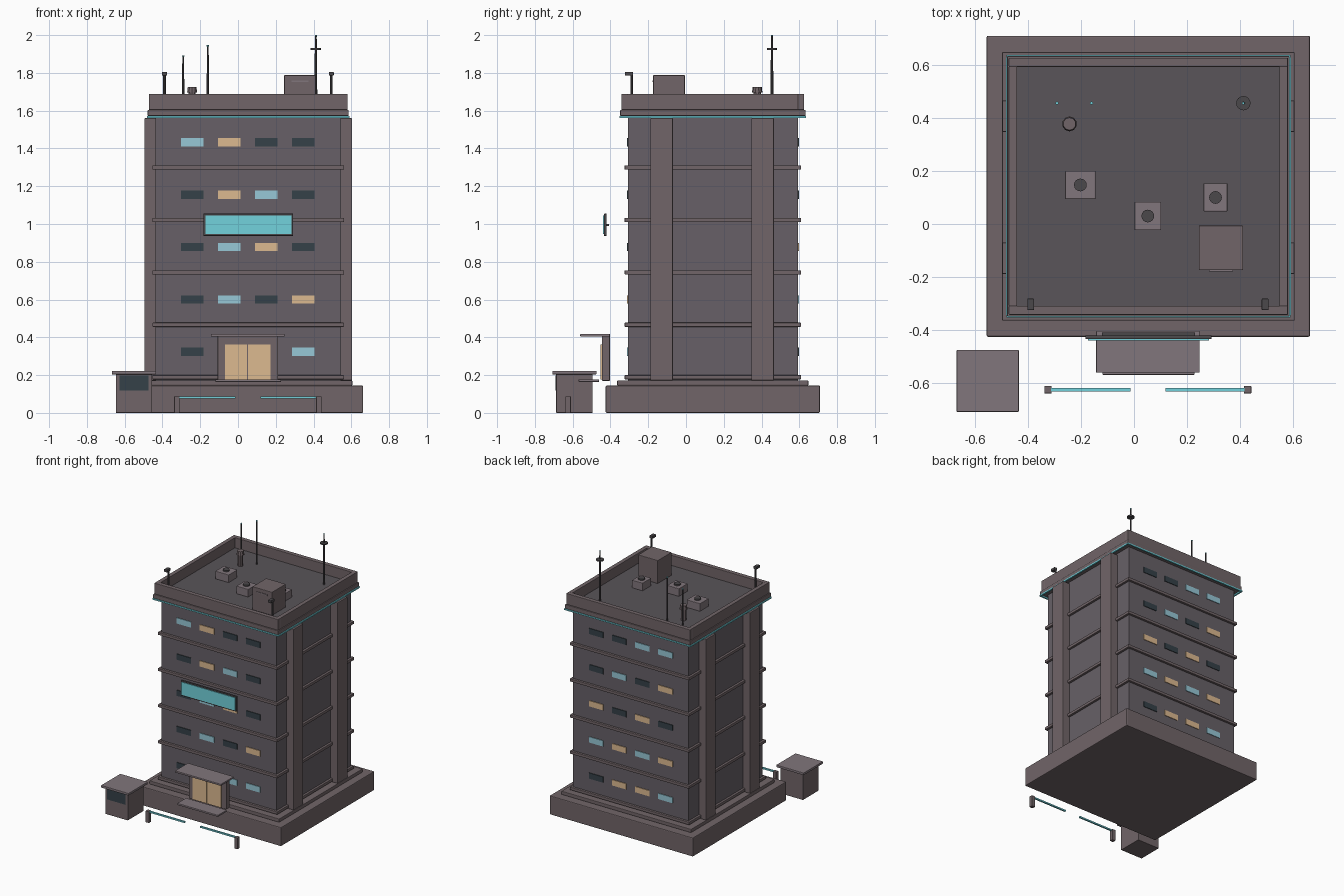
import bpy, math

if "Cube" in bpy.data.objects:
    bpy.data.objects.remove(bpy.data.objects["Cube"])

CX, CY = 0.054, 0.142          # centre of the tower
ROOF = 1.61


def mat(name, r, g, b):
    m = bpy.data.materials.new(name)
    m.diffuse_color = (r, g, b, 1)
    m.use_nodes = True
    m.node_tree.nodes["Principled BSDF"].inputs["Base Color"].default_value = m.diffuse_color
    return m


WALL = mat("wall", .135, .118, .136)
TRIM = mat("trim", .165, .13, .138)
SLAB = mat("roof_deck", .10, .09, .10)
UNIT = mat("roof_units", .22, .18, .20)
METAL = mat("metal", .07, .065, .07)
DARK = mat("dark_glass", .035, .053, .065)
BLUE = mat("blue_glass", .31, .58, .68)
WARM = mat("warm_glass", .72, .49, .28)
CYAN = mat("cyan_light", .17, .65, .72)


def box(name, x, y, z, m, bevel=0.0):
    """Box from (min, max) ranges on each axis."""
    lo, hi = zip(x, y, z)
    bpy.ops.mesh.primitive_cube_add(size=1, location=[(a + b) / 2 for a, b in zip(lo, hi)])
    o = bpy.context.object
    o.name = name
    o.scale = [b - a for a, b in zip(lo, hi)]
    bpy.ops.object.transform_apply(location=False, rotation=False, scale=True)
    o.data.materials.append(m)
    if bevel:
        b = o.modifiers.new("bevel", 'BEVEL')
        b.width = bevel
        b.segments = 2
    return o


def span(c, half):
    return (c - half, c + half)


def tier(name, hx, hy, z, m, bevel=0.0):
    """Slab centred on the tower axis."""
    return box(name, span(CX, hx), span(CY, hy), z, m, bevel)


def tube(name, x, y, z, r1, m, r2=None, sides=12):
    bpy.ops.mesh.primitive_cone_add(vertices=sides, radius1=r1, radius2=r1 if r2 is None else r2,
                                    depth=z[1] - z[0], location=(x, y, sum(z) / 2))
    o = bpy.context.object
    o.name = name
    o.data.materials.append(m)
    bpy.ops.object.shade_smooth_by_angle()
    return o


# Tower mass
tier("base", .609, .567, (0, .145), TRIM, .006)
tier("plinth", .551, .506, (.145, .172), TRIM, .004)
tier("tower_body", .49, .45, (.172, 1.575), WALL)
for i in range(5):
    z = .189 + .2775 * i
    tier("floor_band", .507, .467, span(z, .011), TRIM, .003)

# Side pilasters
for s in (-1, 1):
    for y in (-.129, .406):
        xs = sorted((CX + s * .47, CX + s * .55))
        box("pilaster", xs, span(y, .059), (.172, 1.56), TRIM, .003)

# Cornice, light strips, roof deck and parapet
tier("cornice", .532, .491, (1.572, 1.604), TRIM, .004)
tier("roof_deck", .50, .46, (1.60, ROOF), SLAB)
for s in (-1, 1):
    box("light_strip_long", span(CX, .535), span(CY + s * .488, .006), (1.562, 1.572), CYAN)
    box("light_strip_side", span(CX + s * .531, .006), span(CY, .485), (1.562, 1.572), CYAN)
    box("parapet_long", span(CX, .526), span(CY + s * .467, .017), (1.604, 1.688), TRIM, .003)
    box("parapet_side", span(CX + s * .51, .016), span(CY, .452), (1.604, 1.688), TRIM, .003)

# Windows, top row first, each row running left to right along +x
GLASS = {"D": DARK, "B": BLUE, "O": WARM}
FRONT = ["BODD", "DOBD", "DBOD", "DBDO", "DOBB"]
BACK = ["BBDD", "ODBD", "DODO", "OBOB", "BOOD"]
for rows, y, side in ((FRONT, CY - .45, "front"), (BACK, CY + .45, "back")):
    for r, row in enumerate(rows):
        for c, k in enumerate(row):
            box(side + "_window", span(-.242 + .196 * c, .06), span(y, .005),
                span(1.433 - .2775 * r, .022), GLASS[k])

# Sign panel
box("sign_frame", (-.183, .292), (-.434, -.420), (.937, 1.055), METAL, .003)
box("sign_panel", (-.173, .282), (-.439, -.430), (.947, 1.045), CYAN)
box("sign_bracket", (-.12, .23), (-.422, -.408), (.99, 1.0), METAL)

# Entrance
box("entrance_portal", (-.108, .213), (-.445, -.403), (.17, .405), TRIM, .003)
box("entrance_canopy", (-.143, .247), (-.56, -.403), (.404, .418), UNIT, .003)
box("entrance_step", (-.119, .228), (-.568, -.46), (.164, .178), UNIT, .003)
for x in ((-.070, .048), (.054, .173)):
    box("door", x, (-.452, -.44), (.177, .363), WARM)

# Guard kiosk
box("kiosk_body", span(-.551, .096), span(-.591, .096), (0, .205), TRIM, .003)
box("kiosk_roof", span(-.551, .117), span(-.591, .117), (.204, .222), UNIT, .003)
box("kiosk_window", (-.627, -.473), (-.691, -.68), (.118, .198), DARK)

# Gate barriers
for x, arm in ((-.324, (-.324, -.013)), (.428, (.119, .428))):
    box("barrier_post", span(x, .014), span(-.624, .014), (0, .088), TRIM, .002)
    box("barrier_arm", arm, span(-.624, .006), (.077, .088), CYAN)

# Stair head
box("stair_head", (.244, .411), (-.174, -.006), (ROOF, 1.788), TRIM, .003)
box("stair_head_slit", (.283, .372), (-.178, -.17), (1.752, 1.760), UNIT)

# Cooling units with fans
for x, y, w in ((-.202, .147, .057), (.052, .030, .05), (.307, .10, .045)):
    box("cooling_unit", span(x, w), span(y, .053), (ROOF, 1.67), UNIT, .003)
    tube("cooling_fan", x, y, (1.67, 1.68), .024, METAL, sides=16)

# Vent stack
tube("vent_stack", -.243, .377, (ROOF, 1.70), .02, TRIM, sides=10)
tube("vent_cap", -.243, .377, (1.695, 1.725), .028, TRIM, .024, sides=10)

# Aerials and mast
for x, top in ((-.29, 1.89), (-.16, 1.945)):
    tube("aerial", x, .455, (ROOF, top), .006, METAL, .005, 8)
    tube("aerial_tip", x, .455, (top - .004, top + .002), .006, CYAN, sides=8)
tube("mast", .412, .455, (ROOF, 1.995), .009, METAL, .005, 10)
tube("mast_disc", .412, .455, (1.922, 1.932), .027, METAL, sides=16)
tube("mast_tip", .412, .455, (1.99, 2.0), .005, CYAN, sides=8)

# Roof cameras
for x in (-.389, .494):
    tube("camera_post", x, -.287, (ROOF, 1.79), .007, METAL, sides=8)
    box("camera_head", span(x, .013), (-.324, -.281), (1.785, 1.806), METAL, .003)
